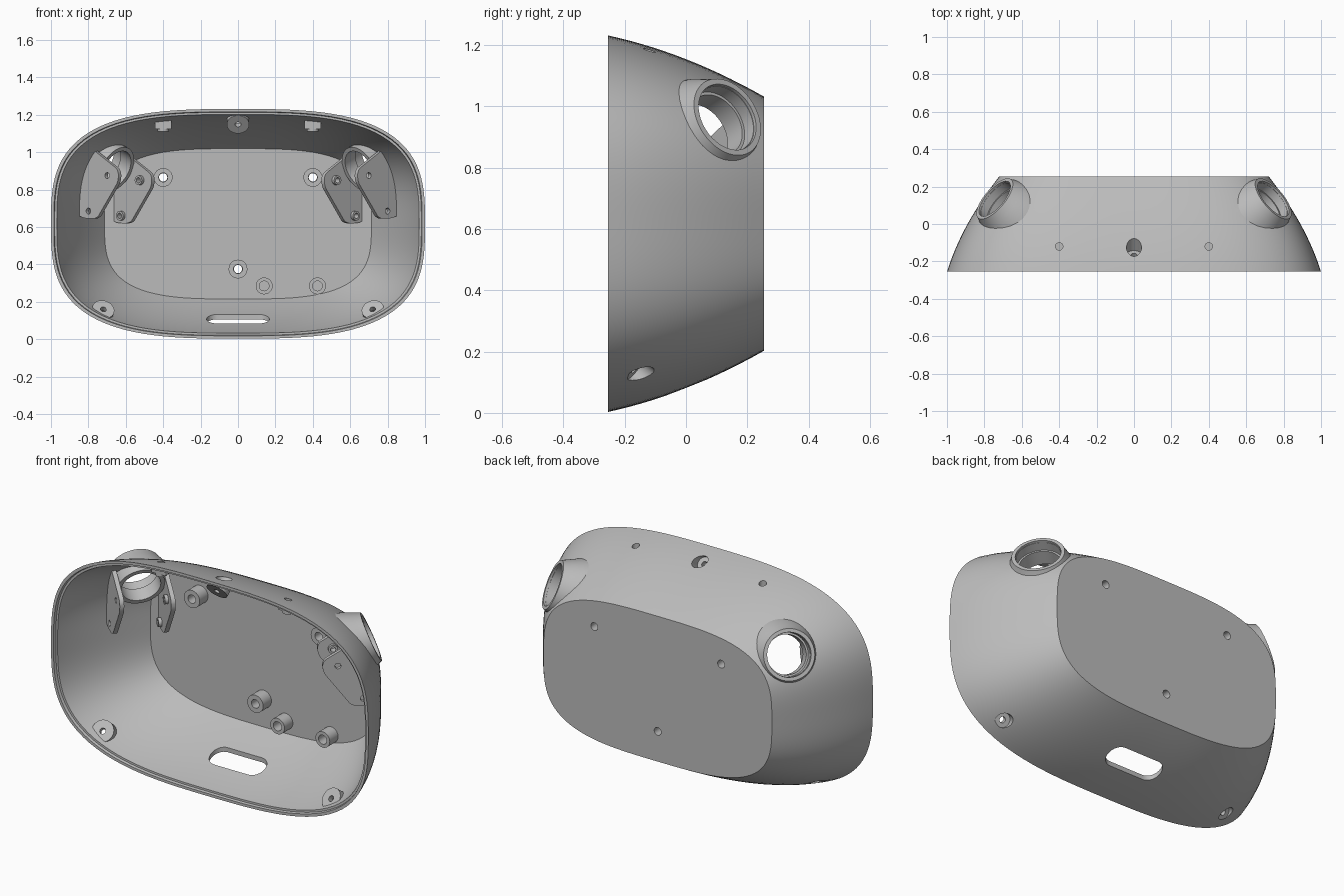
import bpy, bmesh, math
from mathutils import Vector

if "Cube" in bpy.data.objects:
    bpy.data.objects.remove(bpy.data.objects["Cube"])

grey = bpy.data.materials.new("housing grey")
grey.use_nodes = True
COLOUR = (0.5, 0.5, 0.5, 1)
grey.diffuse_color = COLOUR
grey.node_tree.nodes["Principled BSDF"].inputs["Base Color"].default_value = COLOUR

FRONT, BACK, MID_Z = -0.255, 0.255, 0.617
helpers = []


def make(name, bm, helper=False):
    bmesh.ops.remove_doubles(bm, verts=bm.verts, dist=1e-5)
    bmesh.ops.recalc_face_normals(bm, faces=bm.faces)
    mesh = bpy.data.meshes.new(name)
    bm.to_mesh(mesh)
    bm.free()
    mesh.materials.append(grey)
    ob = bpy.data.objects.new(name, mesh)
    bpy.context.collection.objects.link(ob)
    if helper:
        ob.hide_render = True
        helpers.append(ob)
    return ob


def boolean(ob, other, op):
    mod = ob.modifiers.new("cut", 'BOOLEAN')
    mod.operation, mod.object, mod.solver = op, other, 'EXACT'
    bpy.context.view_layer.objects.active = ob
    bpy.ops.object.modifier_apply(modifier=mod.name)


def bridge(bm, rings, closed=False):
    pairs = list(zip(rings, rings[1:]))
    if closed:
        pairs.append((rings[-1], rings[0]))
    n = len(rings[0])
    for a, b in pairs:
        for i in range(n):
            j = (i + 1) % n
            bm.faces.new((a[i], a[j], b[j], b[i]))


def body(name, inset, y0, y1, helper=True, steps=14, sides=128):
    """Tapering rounded-rectangle solid, narrowing in a curve to the back."""
    bm = bmesh.new()
    rings = []
    for k in range(steps + 1):
        y = y0 + (y1 - y0) * k / steps
        t = (y - FRONT) / (BACK - FRONT)
        hw = 1 - 0.16 * t - 0.12 * t * t - inset
        hh = 0.614 - 0.11 * t - 0.09 * t * t - inset
        n = 3.05 + 0.25 * t
        ring = []
        for i in range(sides):
            a = math.tau * i / sides
            c, s = math.cos(a), math.sin(a)
            r = (abs(c) ** n + abs(s) ** n) ** (-1 / n)
            ring.append(bm.verts.new((hw * r * c, y, MID_Z + hh * r * s)))
        rings.append(ring)
    bridge(bm, rings)
    bm.faces.new(rings[0])
    bm.faces.new(rings[-1])
    return make(name, bm, helper)


def lathe(name, profile, origin, axis, helper=False, closed=False, sides=40):
    """Turn (radius, height) points about an axis."""
    bm = bmesh.new()
    q = Vector((0, 0, 1)).rotation_difference(Vector(axis).normalized())
    rings = []
    for r, h in profile:
        r = max(r, 1e-7)
        rings.append([bm.verts.new(Vector(origin) + q @ Vector((
            r * math.cos(math.tau * i / sides), r * math.sin(math.tau * i / sides), h)))
            for i in range(sides)])
    bridge(bm, rings, closed)
    return make(name, bm, helper)


def rod(name, r, h0, h1, origin, axis, helper=False):
    return lathe(name, [(0, h0), (r, h0), (r, h1), (0, h1)], origin, axis, helper)


def tube(name, r, bore, h0, h1, origin, axis):
    return lathe(name, [(bore, h0), (r, h0), (r, h1), (bore, h1)], origin, axis, closed=True)


def prism(name, points, origin, u, v, w, half, rounding, helper=False):
    """Flat outline in the u-v plane, thickened along w, corners rounded."""
    bm = bmesh.new()
    rings = [[bm.verts.new(origin + u * a + v * b + w * d) for a, b in points]
             for d in (-half, half)]
    bridge(bm, rings)
    bm.faces.new(rings[0])
    bm.faces.new(rings[1])
    across = [bm.edges.get((a, b)) for a, b in zip(*rings)]
    bmesh.ops.bevel(bm, geom=across, offset=rounding, segments=8, profile=0.5,
                    affect='EDGES', clamp_overlap=True)
    return make(name, bm, helper)


X, Y, Z = Vector((1, 0, 0)), Vector((0, 1, 0)), Vector((0, 0, 1))

# Shell, with raised collars at the upper back corners
shell = body("housing_shell", 0, FRONT, BACK, helper=False)
cavity = body("cavity", 0.026, -0.3, 0.23)
lip = body("lip_recess", 0.015, -0.3, -0.24, steps=2)
trim = body("trim_volume", 0.01, FRONT + 0.005, 0.245)

ports = []
for s in (1, -1):
    centre = Vector((s * 0.745, 0.135, 0.965))
    n = Vector((s * 0.7, 0.6, 0.4)).normalized()
    ports.append((s, centre, n))
    collar = lathe("collar", [(0, -0.16), (0.2, -0.16), (0.175, -0.09), (0.155, -0.045),
                              (0.143, -0.018), (0.136, 0), (0, 0)], centre, n, True, sides=64)
    boolean(shell, collar, 'UNION')

boolean(shell, cavity, 'DIFFERENCE')
boolean(shell, lip, 'DIFFERENCE')

# Round ports with a stepped sleeve, flanked by two bracket plates
for s, centre, n in ports:
    side = "left" if s > 0 else "right"
    hole = rod("port_hole", 0.117, -0.25, 0.1, centre, n, True)
    boolean(shell, hole, 'DIFFERENCE')
    lathe(side + "_port_sleeve", [(0.128, -0.14), (0.128, -0.012), (0.115, -0.012),
                                  (0.115, -0.06), (0.105, -0.06), (0.105, -0.14)],
          centre, n, closed=True, sides=64)
    inward = Vector((-s * 0.76, -0.65, 0))
    across = Vector((s * 0.65, -0.76, 0))
    outline = [(-0.2, 1.0), (0.07, 1.0), (0.266, 0.88), (0.266, 0.82),
               (0.115, 0.62), (0.03, 0.62), (-0.2, 0.7)]
    for label, offset, lift in (("inner", -0.137, 0), ("outer", 0.137, 0.025)):
        base = Vector((centre.x, centre.y, lift)) + across * offset
        plate = prism(f"{side}_{label}_bracket", outline, base, inward, Z, across, 0.012, 0.025)
        boolean(plate, trim, 'INTERSECT')
        for u, z in ((0.187, 0.85), (0.055, 0.66)):
            spot = base + inward * u + Z * z
            bore = rod("bracket_bore", 0.016, -0.05, 0.05, spot, across, True)
            boolean(plate, bore, 'DIFFERENCE')
            if label == "inner":
                tube(side + "_bracket_bush", 0.025, 0.014, -0.012, 0.03, spot, across)

# Screw bosses at the rim, with counterbored pockets opening outside
screws = [("top", (0, -0.19, 1.148), (0, 0.8, 0.6))]
for s, label in ((1, "left"), (-1, "right")):
    screws.append((label, (s * 0.72, -0.19, 0.16), (s * 0.2, 0.77, -0.6)))
for label, spot, axis in screws:
    boss = rod(label + "_screw_boss", 0.06, 0, 0.25, spot, axis)
    boolean(boss, trim, 'INTERSECT')
    pocket = lathe("screw_pocket", [(0, -0.1), (0.016, -0.1), (0.016, 0.03), (0.04, 0.03),
                                    (0.04, 0.3), (0, 0.3)], spot, axis, True)
    boolean(boss, pocket, 'DIFFERENCE')
    boolean(shell, pocket, 'DIFFERENCE')

# Standoffs on the back panel: three drilled through, two blind
for x, z in ((-0.4, 0.865), (0.4, 0.865), (0, 0.375)):
    tube("through_standoff", 0.05, 0.024, -0.075, 0.01, (x, 0.23, z), Y)
    drill = rod("standoff_drill", 0.022, -0.1, 0.1, (x, 0.23, z), Y, True)
    boolean(shell, drill, 'DIFFERENCE')
for x in (0.14, 0.425):
    tube("blind_standoff", 0.045, 0.026, -0.075, 0.01, (x, 0.23, 0.285), Y)

# Small clips under the top wall, with pin holes from above
square = [(-0.045, -0.03), (0.045, -0.03), (0.045, 0.03), (-0.045, 0.03)]
for x in (-0.4, 0.4):
    spot = Vector((x, -0.12, 1.155))
    pin_hole = rod("clip_pin_hole", 0.02, -0.02, 0.1, spot, Z, True)
    block = prism("top_clip_block", square, spot, X, Y, Z, 0.03, 0.006)
    post = rod("top_clip_post", 0.03, -0.045, 0.02, spot, Z)
    for part in (block, post):
        boolean(part, trim, 'INTERSECT')
    for part in (block, post, shell):
        boolean(part, pin_hole, 'DIFFERENCE')

# Rounded slot through the bottom wall
slot_outline = [(-0.168, -0.062), (0.168, -0.062), (0.168, 0.062), (-0.168, 0.062)]
slot = prism("cable_slot", slot_outline, Vector((0, 0, 0.08)), X, Y, Z, 0.1, 0.06, True)
boolean(shell, slot, 'DIFFERENCE')

# Clear the cutters and smooth every part
for ob in helpers:
    bpy.data.objects.remove(ob)
parts = [ob for ob in bpy.context.scene.objects
         if ob.type == 'MESH' and grey.name in ob.data.materials]
bpy.ops.object.select_all(action='DESELECT')
for ob in parts:
    ob.select_set(True)
bpy.context.view_layer.objects.active = shell
bpy.ops.object.shade_smooth_by_angle(angle=math.radians(30))
